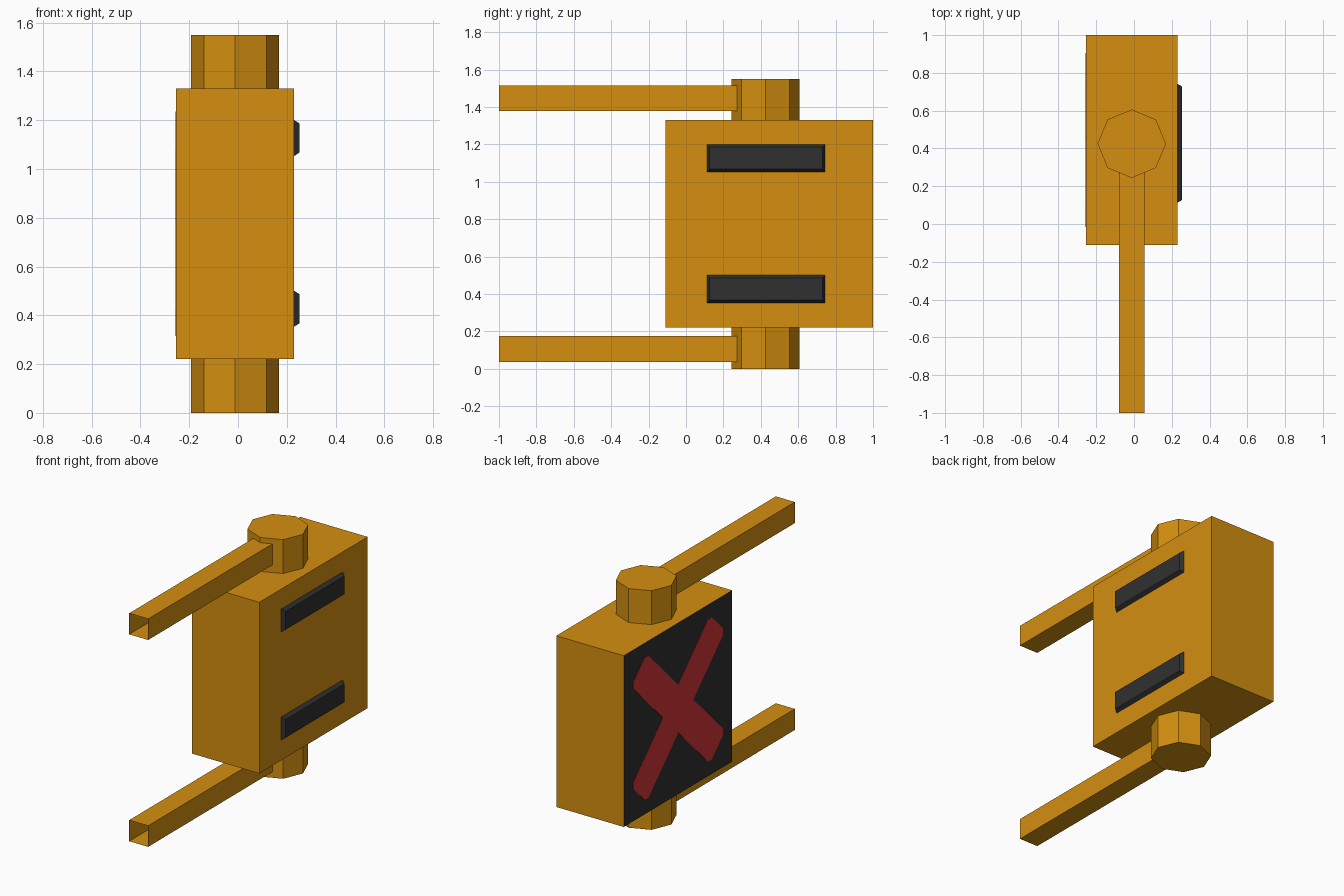
import bpy, bmesh, math
from mathutils import Vector

if "Cube" in bpy.data.objects:
    bpy.data.objects.remove(bpy.data.objects["Cube"])


def mat(name, rgb):
    m = bpy.data.materials.new(name)
    m.diffuse_color = (*rgb, 1)
    m.use_nodes = True
    m.node_tree.nodes["Principled BSDF"].inputs["Base Color"].default_value = m.diffuse_color
    return m


ORANGE = mat("orange paint", (0.66, 0.275, 0.005))
BLACK = mat("dark grey", (0.030, 0.030, 0.030))
RED = mat("red", (0.66, 0.037, 0.037))


def finish(name, bm, *mats):
    me = bpy.data.meshes.new(name)
    bm.to_mesh(me)
    bm.free()
    for m in mats:
        me.materials.append(m)
    ob = bpy.data.objects.new(name, me)
    bpy.context.collection.objects.link(ob)
    return ob


def box(lo, hi):
    bm = bmesh.new()
    bmesh.ops.create_cube(bm, size=1)
    for v in bm.verts:
        v.co = Vector([(lo[i] + hi[i]) / 2 + v.co[i] * (hi[i] - lo[i]) for i in range(3)])
    bm.normal_update()
    return bm


# Housing: the left face is the dark display
X0, X1, Y0, Y1, Z0, Z1 = -0.254, 0.23, -0.11, 1.0, 0.22, 1.33
bm = box((X0, Y0, Z0), (X1, Y1, Z1))
for f in bm.faces:
    f.material_index = 1 if f.normal.x < -0.9 else 0
finish("housing", bm, ORANGE, BLACK)

# Red cross: one arm outline turned four times, as a very thin plate
arm = [(0, 0.14), (0.275, 0.415), (0.31, 0.415), (0.415, 0.31), (0.415, 0.275)]
bm = bmesh.new()
verts = []
for k in range(4):
    a = -k * math.pi / 2
    for u, v in arm:
        y = u * math.cos(a) - v * math.sin(a)
        z = u * math.sin(a) + v * math.cos(a)
        verts.append(bm.verts.new((X0, (Y0 + Y1) / 2 + y * (Y1 - Y0), (Z0 + Z1) / 2 + z * (Z1 - Z0))))
face = bm.faces.new(verts)
ext = bmesh.ops.extrude_face_region(bm, geom=[face])
for v in ext["geom"]:
    if isinstance(v, bmesh.types.BMVert):
        v.co.x -= 0.002
bmesh.ops.recalc_face_normals(bm, faces=bm.faces)
finish("red_cross", bm, RED)

# Raised pads on the right face, with bevelled rims
for name, z in (("lower_pad", 0.35), ("upper_pad", 1.05)):
    bm = box((X1 - 0.005, 0.11, z), (0.253, 0.745, z + 0.154))
    cy, cz = 0.4275, z + 0.077
    for v in bm.verts:
        if v.co.x > 0.24:
            v.co.y -= math.copysign(0.016, v.co.y - cy)
            v.co.z -= math.copysign(0.018, v.co.z - cz)
    finish(name, bm, BLACK)

# Octagonal post stubs and open-ended square arms, top and bottom
for name, zp, za in (("lower", 0.0, 0.038), ("upper", 1.33, 1.379)):
    bm = bmesh.new()
    bmesh.ops.create_cone(bm, cap_ends=True, segments=8, radius1=0.181, radius2=0.181, depth=0.22)
    bmesh.ops.translate(bm, verts=bm.verts, vec=(-0.012, 0.425, zp + 0.11))
    finish(name + "_post", bm, ORANGE)

    bm = box((-0.08, -1.0, za), (0.056, 0.30, za + 0.137))
    ends = [f for f in bm.faces if abs(f.normal.y) > 0.9]
    bmesh.ops.delete(bm, geom=ends, context='FACES_ONLY')
    finish(name + "_arm", bm, ORANGE)
